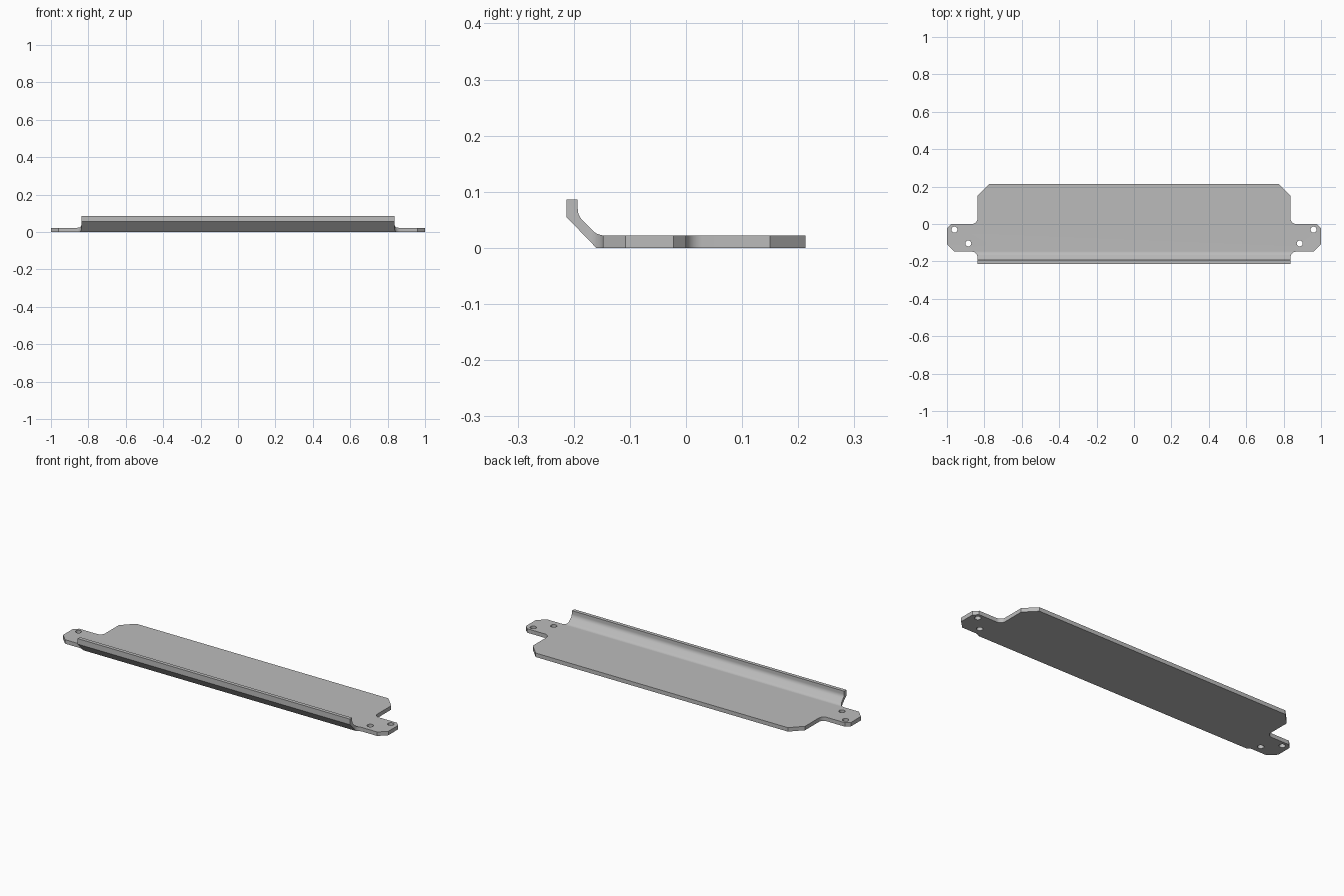
import bpy
import bmesh
from math import sin, cos, radians
from mathutils import Vector

cube = bpy.data.objects.get("Cube")
if cube:
    bpy.data.objects.remove(cube, do_unlink=True)

steel = bpy.data.materials.new("grey_steel")
steel.use_nodes = True
grey = (0.5, 0.5, 0.5, 1)
steel.diffuse_color = grey
steel.node_tree.nodes["Principled BSDF"].inputs["Base Color"].default_value = grey


def arc(cx, cy, r, start, end, steps=8):
    """Points along an arc, angles in degrees."""
    angles = [radians(start + (end - start) * i / steps) for i in range(steps + 1)]
    return [(cx + r * cos(a), cy + r * sin(a)) for a in angles]


def prism(name, points, direction):
    """Extrude a closed outline along a direction."""
    bm = bmesh.new()
    face = bm.faces.new([bm.verts.new(p) for p in points])
    grown = bmesh.ops.extrude_face_region(bm, geom=[face])["geom"]
    moved = [v for v in grown if isinstance(v, bmesh.types.BMVert)]
    bmesh.ops.translate(bm, verts=moved, vec=Vector(direction))
    bmesh.ops.recalc_face_normals(bm, faces=bm.faces)
    mesh = bpy.data.meshes.new(name)
    bm.to_mesh(mesh)
    bm.free()
    obj = bpy.data.objects.new(name, mesh)
    bpy.context.collection.objects.link(obj)
    return obj


def cut(target, cutter, operation):
    """Apply a boolean and discard the cutter."""
    cutter.hide_render = True
    mod = target.modifiers.new("cut", "BOOLEAN")
    mod.operation, mod.solver, mod.object = operation, "EXACT", cutter
    bpy.context.view_layer.objects.active = target
    bpy.ops.object.modifier_apply(modifier=mod.name)
    bpy.data.objects.remove(cutter, do_unlink=True)


# Bent sheet: flat plate with a sloped, then upright, front lip
section = [(0.213, 0), (-0.16, 0), (-0.213, 0.055), (-0.213, 0.086), (-0.193, 0.086)]
section += arc(-0.163, 0.07, 0.03, 180, 225, 6)
section += arc(-0.145, 0.052, 0.03, 225, 270, 6)
section += [(0.213, 0.022)]
plate = prism("bent_plate", [(-1.1, y, z) for y, z in section], (2.2, 0, 0))
plate.data.materials.append(steel)

# Plan outline: chamfered back corners, filleted end tabs
half = [(0.775, 0.213), (0.837, 0.15)]
half += arc(0.867, 0.03, 0.03, 180, 270)
half += [(0.976, 0), (1, -0.022), (1, -0.108), (0.959, -0.148)]
half += arc(0.867, -0.178, 0.03, 90, 180)
half += [(0.837, -0.25)]
outline = half + [(-x, y) for x, y in reversed(half)]
# Back edge stays flush with the sheet by overshooting it slightly
outline = [(x, 0.2131 if y == 0.213 else y) for x, y in outline]
cut(plate, prism("outline_cutter", [(x, y, -0.1) for x, y in outline], (0, 0, 0.3)), "INTERSECT")

# Two bolt holes in each tab
for side in (-1, 1):
    for x, y in ((0.96, -0.03), (0.886, -0.104)):
        ring = arc(side * x, y, 0.016, 0, 360, 24)[:-1]
        cut(plate, prism("hole_cutter", [(px, py, -0.1) for px, py in ring], (0, 0, 0.3)), "DIFFERENCE")

# Smooth the bends and fillets, keep the folds sharp
bpy.ops.object.select_all(action="DESELECT")
plate.select_set(True)
bpy.context.view_layer.objects.active = plate
bpy.ops.object.shade_smooth_by_angle(angle=radians(25))
